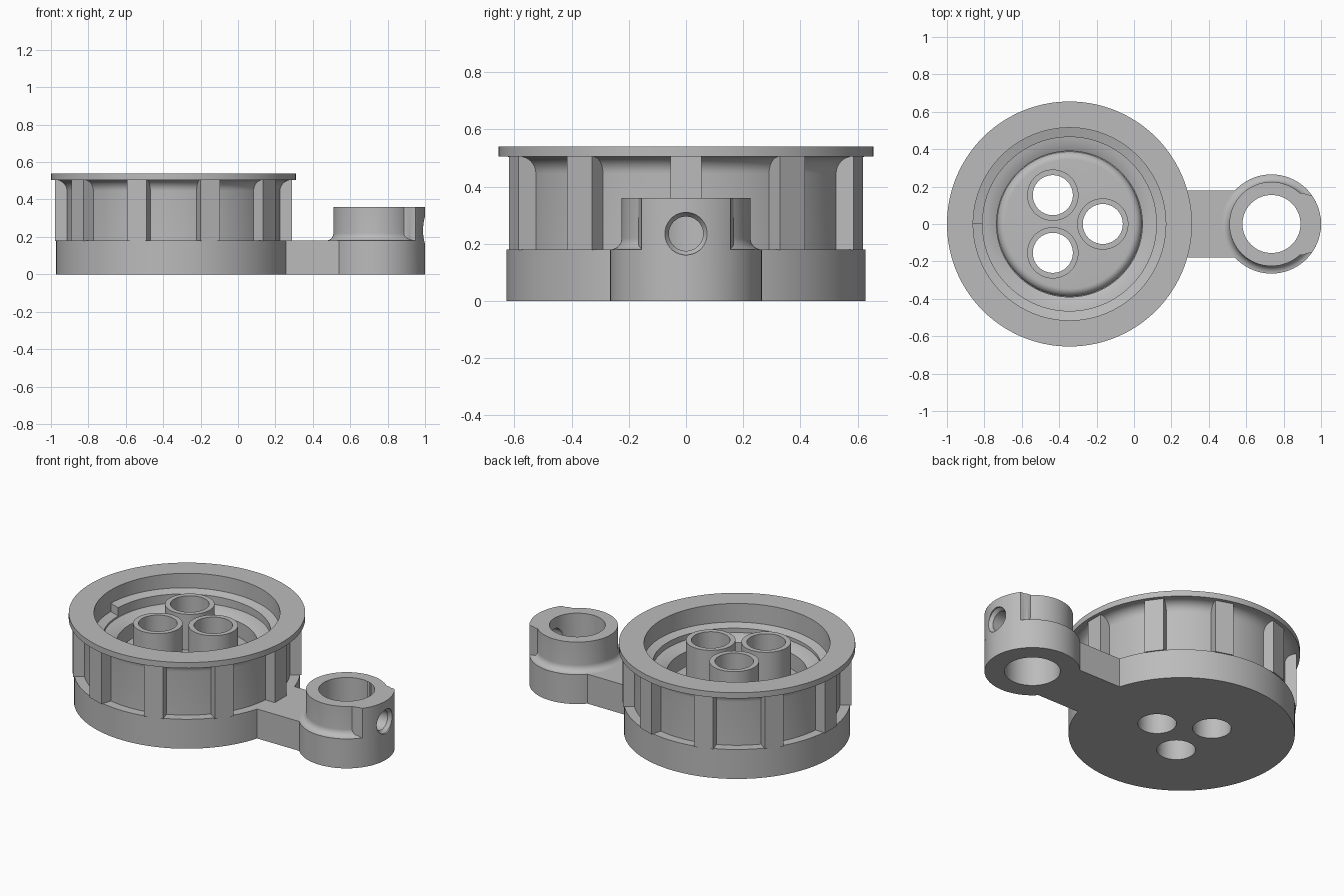
import bpy, bmesh, math
from mathutils import Vector, Matrix

if "Cube" in bpy.data.objects:
    bpy.data.objects.remove(bpy.data.objects["Cube"])

DRUM_X, EYE_X, SEG = -0.345, 0.735, 120

grey = bpy.data.materials.new("plain grey")
grey.diffuse_color = (0.5, 0.5, 0.5, 1)
grey.use_nodes = True
grey.node_tree.nodes["Principled BSDF"].inputs["Base Color"].default_value = grey.diffuse_color


def make(name, bm, x=0, y=0, z=0):
    bmesh.ops.recalc_face_normals(bm, faces=bm.faces)
    mesh = bpy.data.meshes.new(name)
    bm.to_mesh(mesh)
    bm.free()
    mesh.materials.append(grey)
    ob = bpy.data.objects.new(name, mesh)
    ob.location = (x, y, z)
    bpy.context.collection.objects.link(ob)
    return ob


def lathe(name, profile, x=0, y=0, closed=False):
    """Spin an (r, z) profile about the vertical axis."""
    bm = bmesh.new()
    vs = [bm.verts.new((r, 0, z)) for r, z in profile]
    pairs = list(zip(vs, vs[1:])) + ([(vs[-1], vs[0])] if closed else [])
    es = [bm.edges.new(p) for p in pairs]
    bmesh.ops.spin(bm, geom=vs + es, cent=(0, 0, 0), axis=(0, 0, 1),
                   angle=2 * math.pi, steps=SEG, use_merge=True)
    bmesh.ops.remove_doubles(bm, verts=bm.verts, dist=1e-5)
    return make(name, bm, x, y)


def arc(cx, cz, r, a0, a1, n=8):
    return [(cx + r * math.cos(math.radians(a0 + (a1 - a0) * i / n)),
             cz + r * math.sin(math.radians(a0 + (a1 - a0) * i / n))) for i in range(n + 1)]


def prism(name, outline, z0, z1):
    bm = bmesh.new()
    f = bm.faces.new([bm.verts.new((x, y, z0)) for x, y in outline])
    top = bmesh.ops.extrude_face_region(bm, geom=[f])["geom"]
    bmesh.ops.translate(bm, vec=(0, 0, z1 - z0),
                        verts=[v for v in top if isinstance(v, bmesh.types.BMVert)])
    return make(name, bm)


def boolean(ob, other, op):
    m = ob.modifiers.new(op, 'BOOLEAN')
    m.operation, m.solver, m.object = op, 'EXACT', other
    bpy.context.view_layer.objects.active = ob
    bpy.ops.object.modifier_apply(modifier=m.name)
    bpy.data.objects.remove(other)


def smooth(ob):
    bpy.ops.object.select_all(action='DESELECT')
    ob.select_set(True)
    bpy.context.view_layer.objects.active = ob
    bpy.ops.object.shade_smooth_by_angle(angle=math.radians(30))


# Drum: base disc, waisted wall flaring into the rim, stepped bowl inside
drum = lathe("drum",
             [(0, 0), (0.627, 0), (0.627, 0.18), (0.572, 0.18)]
             + arc(0.632, 0.445, 0.06, 180, 90)
             + [(0.655, 0.505), (0.655, 0.54), (0.515, 0.54), (0.515, 0.40),
                (0.465, 0.385), (0.44, 0.385), (0.39, 0.36), (0.39, 0.25)]
             + arc(0.345, 0.25, 0.042, 0, 90) + [(0, 0.292)], DRUM_X)

# Three tubular posts with holes through the floor
posts = [(DRUM_X + 0.178 * math.cos(a), 0.178 * math.sin(a))
         for a in (0, 2 * math.pi / 3, 4 * math.pi / 3)]
for x, y in posts:
    hole = lathe("hole", [(0, -0.1), (0.107, -0.1), (0.107, 0.6), (0, 0.6)], x, y)
    boolean(drum, hole, 'DIFFERENCE')
    smooth(lathe("post", [(0.107, 0.28), (0.137, 0.28), (0.137, 0.51), (0.107, 0.51)],
                 x, y, closed=True))
smooth(drum)

# Ten upright ribs around the wall
for i in range(10):
    bm = bmesh.new()
    bmesh.ops.create_cube(bm, size=1)
    bmesh.ops.scale(bm, vec=(0.085, 0.11, 0.33), verts=bm.verts)
    bmesh.ops.translate(bm, vec=(0.5905, 0, 0.343), verts=bm.verts)
    bmesh.ops.rotate(bm, verts=bm.verts, matrix=Matrix.Rotation(i * math.pi / 5, 3, 'Z'))
    make("rib", bm, DRUM_X)

# Spiral ledge climbing one turn inside the bowl
bm = bmesh.new()
rings = []
for i in range(SEG + 1):
    t = i / SEG
    a, z = -math.pi + 2 * math.pi * t, 0.41 + 0.05 * t
    rings.append([bm.verts.new((r * math.cos(a), r * math.sin(a), h))
                  for r, h in ((0.52, z), (0.465, z - 0.015), (0.465, 0.38), (0.52, 0.38))])
for p, q in zip(rings, rings[1:]):
    for k in range(4):
        bm.faces.new((p[k], p[(k + 1) % 4], q[(k + 1) % 4], q[k]))
bm.faces.new(rings[0])
bm.faces.new(rings[-1])
smooth(make("spiral_ledge", bm, DRUM_X))

# Arm joining drum and clamp eye
prism("arm", [(0.2, -0.18), (0.56, -0.18), (0.56, 0.18), (0.2, 0.18)], 0, 0.18)

# Clamp eye: wide foot, filleted collar, and a thick pad on the outer side
eye = lathe("clamp_eye",
            [(0, 0), (0.265, 0), (0.265, 0.18)] + arc(0.265, 0.22, 0.04, 270, 180)
            + [(0.225, 0.36), (0, 0.36)], EYE_X)
a0 = math.asin(0.155 / 0.265)
pad_arc = [(EYE_X + 0.265 * math.cos(a0 * k / 10), 0.265 * math.sin(a0 * k / 10))
           for k in range(-10, 11)]
flare = [(EYE_X + 0.17, 0.165), (EYE_X + 0.19, 0.157)]
pad = prism("pad", [(EYE_X, -0.17)] + [(x, -y) for x, y in flare] + pad_arc
            + flare[::-1] + [(EYE_X, 0.17)], 0.1, 0.36)
boolean(eye, pad, 'UNION')
boolean(eye, lathe("bore", [(0, -0.1), (0.155, -0.1), (0.155, 0.5), (0, 0.5)], EYE_X),
        'DIFFERENCE')

# Countersunk cross hole for the set screw
screw = lathe("screw_hole", [(0, 0), (0.06, 0), (0.06, 0.235), (0.074, 0.255),
                             (0.074, 0.4), (0, 0.4)], EYE_X)
screw.data.transform(Matrix.Rotation(math.pi / 2, 4, 'Y'))
screw.location.z = 0.235
boolean(eye, screw, 'DIFFERENCE')
smooth(eye)
